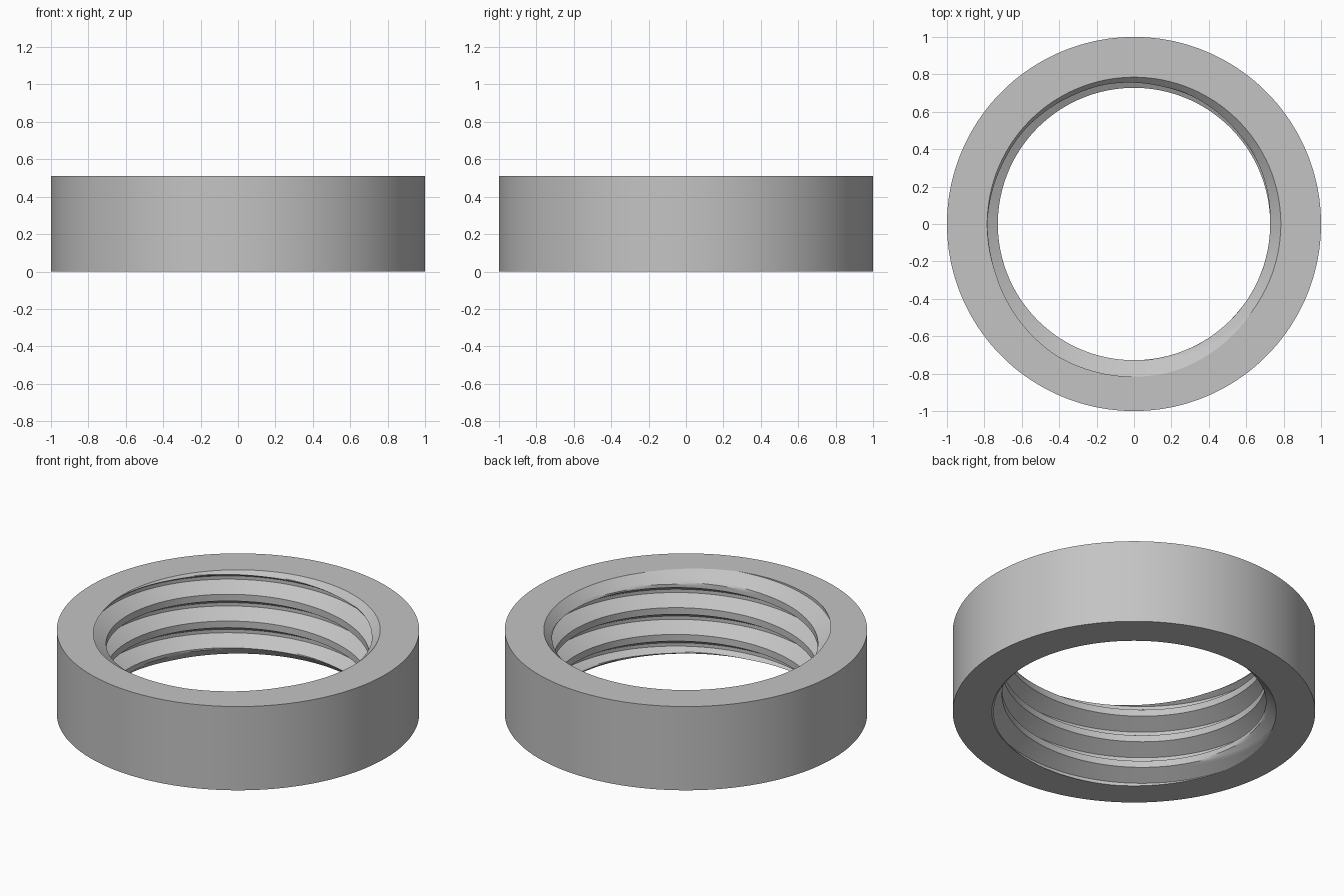
import bpy, bmesh
from math import cos, sin, pi, floor, radians

cube = bpy.data.objects.get("Cube")
if cube:
    bpy.data.objects.remove(cube, do_unlink=True)

HEIGHT = 0.51
OUTER = 1.0
MINOR = 0.728        # thread crest radius
MAJOR = 0.816        # thread root radius
PITCH = 0.163
CHAMFER = 0.785      # radius where the lead-in cone meets the end faces
SEGMENTS = 180
ROOT_ANGLE = radians(262)   # where the groove runs out through the top

# Fractions of one pitch, measured from the groove centre
ROOT_END, CREST_START = 0.0625, 0.375
FLANK_STEPS, CREST_STEPS = 8, 4


def thread_radius(frac):
    d = abs(frac - floor(frac + 0.5))
    t = (d - ROOT_END) / (CREST_START - ROOT_END)
    return MAJOR + (MINOR - MAJOR) * min(max(t, 0), 1)


def bore_radius(z, base):
    cone = CHAMFER - min(z, HEIGHT - z)
    return max(thread_radius((z - base) / PITCH), cone)


# Row positions within one pitch: rising flank, crest, falling flank
span = CREST_START - ROOT_END
fractions = [ROOT_END + span * i / FLANK_STEPS for i in range(FLANK_STEPS)]
fractions += [CREST_START + (1 - 2 * CREST_START) * i / CREST_STEPS for i in range(CREST_STEPS)]
fractions += [1 - CREST_START + span * i / FLANK_STEPS for i in range(FLANK_STEPS + 1)]
per_turn = len(fractions)
rows = [turn + f for turn in range(-5, 2) for f in fractions]

bm = bmesh.new()


def ring_point(radius, angle, z):
    return bm.verts.new((radius * cos(angle), radius * sin(angle), z))


# Threaded bore: a helical grid clipped to the two end planes
columns, ends = [], []
for j in range(SEGMENTS + 1):
    angle = 2 * pi * j / SEGMENTS
    base = HEIGHT + PITCH * (angle - ROOT_ANGLE) / (2 * pi)
    column = []
    for f in rows:
        z = min(max(base + f * PITCH, 0), HEIGHT)
        column.append(ring_point(bore_radius(z, base), angle, z))
    columns.append(column)
    # Section of the outer body: bottom rim, outer wall, top rim
    ends.append([ring_point(bore_radius(0, base), angle, 0),
                 ring_point(OUTER, angle, 0),
                 ring_point(OUTER, angle, HEIGHT),
                 ring_point(bore_radius(HEIGHT, base), angle, HEIGHT)])

for grid in (columns, ends):
    for a, b in zip(grid, grid[1:]):
        for i in range(len(a) - 1):
            quad = (a[i], b[i], b[i + 1], a[i + 1])
            heights = {v.co.z for v in quad}
            if grid is ends or len(heights) > 1:
                bm.faces.new(quad)

bmesh.ops.remove_doubles(bm, verts=bm.verts, dist=0.00002)
loose = [v for v in bm.verts if not v.link_faces]
bmesh.ops.delete(bm, geom=loose, context='VERTS')
bmesh.ops.recalc_face_normals(bm, faces=bm.faces)

mesh = bpy.data.meshes.new("threaded_ring")
bm.to_mesh(mesh)
bm.free()
ring = bpy.data.objects.new("threaded_ring", mesh)
bpy.context.collection.objects.link(ring)

# Plain grey metal
grey = bpy.data.materials.new("grey")
grey.use_nodes = True
color = (0.55, 0.55, 0.55, 1)
grey.diffuse_color = color
grey.node_tree.nodes["Principled BSDF"].inputs["Base Color"].default_value = color
mesh.materials.append(grey)

bpy.ops.object.select_all(action='DESELECT')
ring.select_set(True)
bpy.context.view_layer.objects.active = ring
bpy.ops.object.shade_smooth_by_angle(angle=radians(25))
